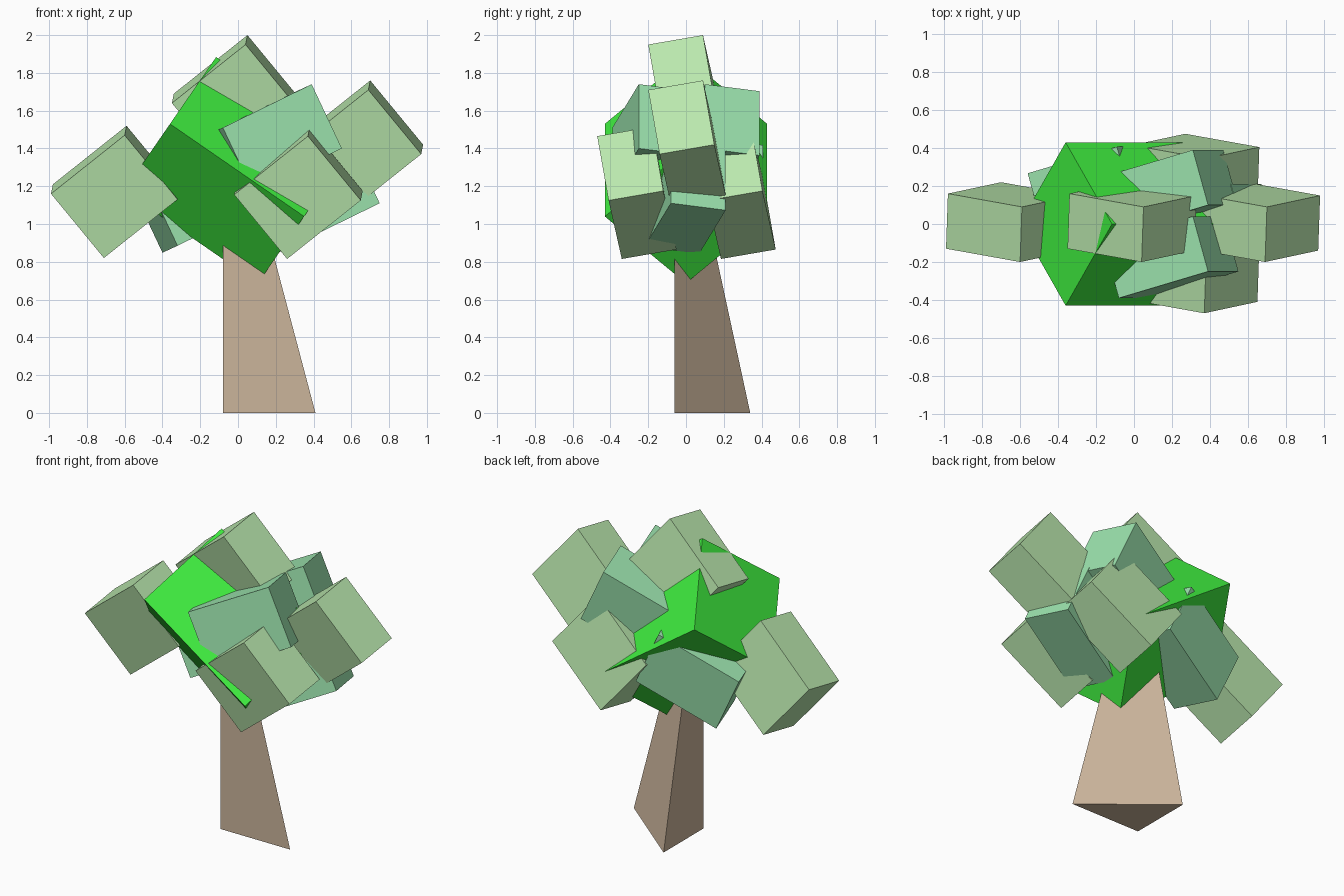
import bpy, bmesh
from mathutils import Vector, Matrix

if "Cube" in bpy.data.objects:
    bpy.data.objects.remove(bpy.data.objects["Cube"])


def material(name, rgb):
    m = bpy.data.materials.new(name)
    m.diffuse_color = (*rgb, 1)
    m.use_nodes = True
    m.node_tree.nodes["Principled BSDF"].inputs["Base Color"].default_value = m.diffuse_color
    return m


def add_object(name, bm, mat):
    bmesh.ops.recalc_face_normals(bm, faces=bm.faces)
    mesh = bpy.data.meshes.new(name)
    bm.to_mesh(mesh)
    bm.free()
    mesh.materials.append(mat)
    ob = bpy.data.objects.new(name, mesh)
    bpy.context.collection.objects.link(ob)
    return ob


def block(name, corner, edges, mat):
    """Box spanned by three edge vectors from one corner."""
    e = [Vector(v) for v in edges]
    centre = Vector(corner) + (e[0] + e[1] + e[2]) / 2
    rot = Matrix(e).transposed().to_4x4()
    bm = bmesh.new()
    bmesh.ops.create_cube(bm, size=1, matrix=Matrix.Translation(centre) @ rot)
    return add_object(name, bm, mat)


bark = material("bark", (0.60, 0.46, 0.33))
bright = material("bright_green", (0.05, 0.85, 0.05))
light = material("light_green", (0.50, 0.82, 0.43))
teal = material("teal_green", (0.33, 0.77, 0.42))

# Trunk: three-sided, tapering towards its upright corner
bm = bmesh.new()
base = [Vector((-0.08, -0.06, 0)), Vector((0.41, -0.06, 0)), Vector((-0.08, 0.34, 0))]
tip, height = Vector((-0.08, -0.06, 1.85)), 1.2
low = [bm.verts.new(p) for p in base]
top = [bm.verts.new(p.lerp(tip, height / tip.z)) for p in base]
bm.faces.new(low)
bm.faces.new(top)
for i in range(3):
    j = (i + 1) % 3
    bm.faces.new((low[i], low[j], top[j], top[i]))
add_object("trunk", bm, bark)

# Crown core: long square box standing on its edge, leaning to the right
n = Vector((0.568, 0, 0.823)) * 0.43
side = Vector((0, 0.43, 0))
block("crown_core", Vector((-0.36, 0, 1.53)) - n,
      [(0.71, 0, -0.49), n + side, n - side], bright)

# Light leaf blocks: one shape repeated, placed by its upper front corner
light_edges = [(-0.39, 0.07, -0.31), (0.28, 0.06, -0.34), (0.01, 0.29, 0.05)]
for name, corner in {
    "left": (-0.60, -0.20, 1.47),
    "top": (0.04, -0.20, 1.95),
    "right": (0.69, -0.20, 1.71),
    "front": (0.37, -0.47, 1.465),
    "back": (0.37, 0.055, 1.465),
}.items():
    block("light_leaf_" + name, corner, light_edges, light)

# Teal leaf blocks: a second repeated shape, tilted the other way
teal_edges = [(-0.47, -0.14, -0.23), (-0.08, 0.29, -0.037), (0.16, 0.0, -0.34)]
for name, corner in {
    "upper_front": (0.39, -0.25, 1.74),
    "upper_back": (0.39, 0.10, 1.74),
    "lower_right": (0.59, -0.08, 1.45),
    "lower_left": (-0.01, 0.117, 1.455),
}.items():
    block("teal_leaf_" + name, corner, teal_edges, teal)
